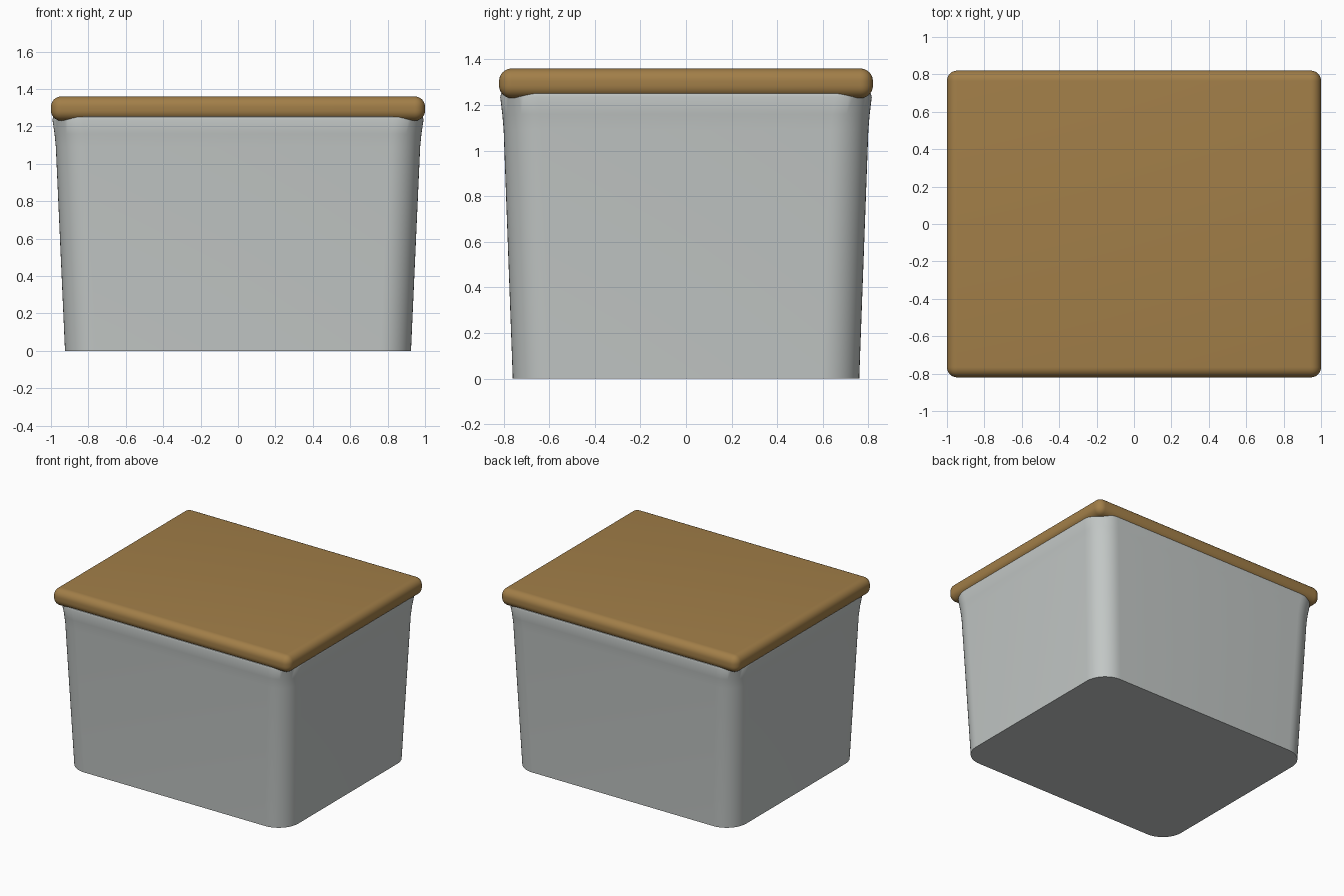
import bpy, bmesh, math

if "Cube" in bpy.data.objects:
    bpy.data.objects.remove(bpy.data.objects["Cube"])


def material(name, rgb):
    m = bpy.data.materials.new(name)
    m.diffuse_color = (*rgb, 1)
    m.use_nodes = True
    m.node_tree.nodes["Principled BSDF"].inputs["Base Color"].default_value = m.diffuse_color
    return m


def finish(bm, name, mat, angle):
    bmesh.ops.recalc_face_normals(bm, faces=bm.faces)
    me = bpy.data.meshes.new(name)
    bm.to_mesh(me)
    bm.free()
    me.materials.append(mat)
    ob = bpy.data.objects.new(name, me)
    bpy.context.collection.objects.link(ob)
    bpy.ops.object.select_all(action='DESELECT')
    ob.select_set(True)
    bpy.context.view_layer.objects.active = ob
    bpy.ops.object.shade_smooth_by_angle(angle=math.radians(angle))
    return ob


def rounded_rect(hx, hy, r, n=12):
    pts = []
    for k, (sx, sy) in enumerate([(1, 1), (-1, 1), (-1, -1), (1, -1)]):
        for i in range(n + 1):
            a = math.pi / 2 * (k + i / n)
            pts.append((sx * (hx - r) + r * math.cos(a), sy * (hy - r) + r * math.sin(a)))
    return pts


grey = material("grey_plastic", (0.54, 0.57, 0.56))
brown = material("brown_wood", (0.36, 0.21, 0.065))

# Tapered tub: half width, half depth, height of each ring
rings = [(0.925, 0.76, 0), (0.974, 0.80, 1.09), (0.981, 0.806, 1.16),
         (0.992, 0.815, 1.235), (0.988, 0.811, 1.25), (0.975, 0.798, 1.258)]
bm = bmesh.new()
loops = [[bm.verts.new((x, y, z)) for x, y in rounded_rect(hx, hy, 0.165)] for hx, hy, z in rings]
for a, b in zip(loops, loops[1:]):
    for i in range(len(a)):
        j = (i + 1) % len(a)
        bm.faces.new((a[i], a[j], b[j], b[i]))
bm.faces.new(loops[0][::-1])
bm.faces.new(loops[-1])
finish(bm, "tub", grey, 30)

# Lid: slab with every edge rounded
bm = bmesh.new()
bmesh.ops.create_cube(bm, size=1)
for v in bm.verts:
    v.co = (v.co.x * 2, v.co.y * 1.64, v.co.z * 0.13 + 1.295)
bmesh.ops.bevel(bm, geom=bm.edges[:], offset=0.055, segments=8, profile=0.5, affect='EDGES')
finish(bm, "lid", brown, 40)
